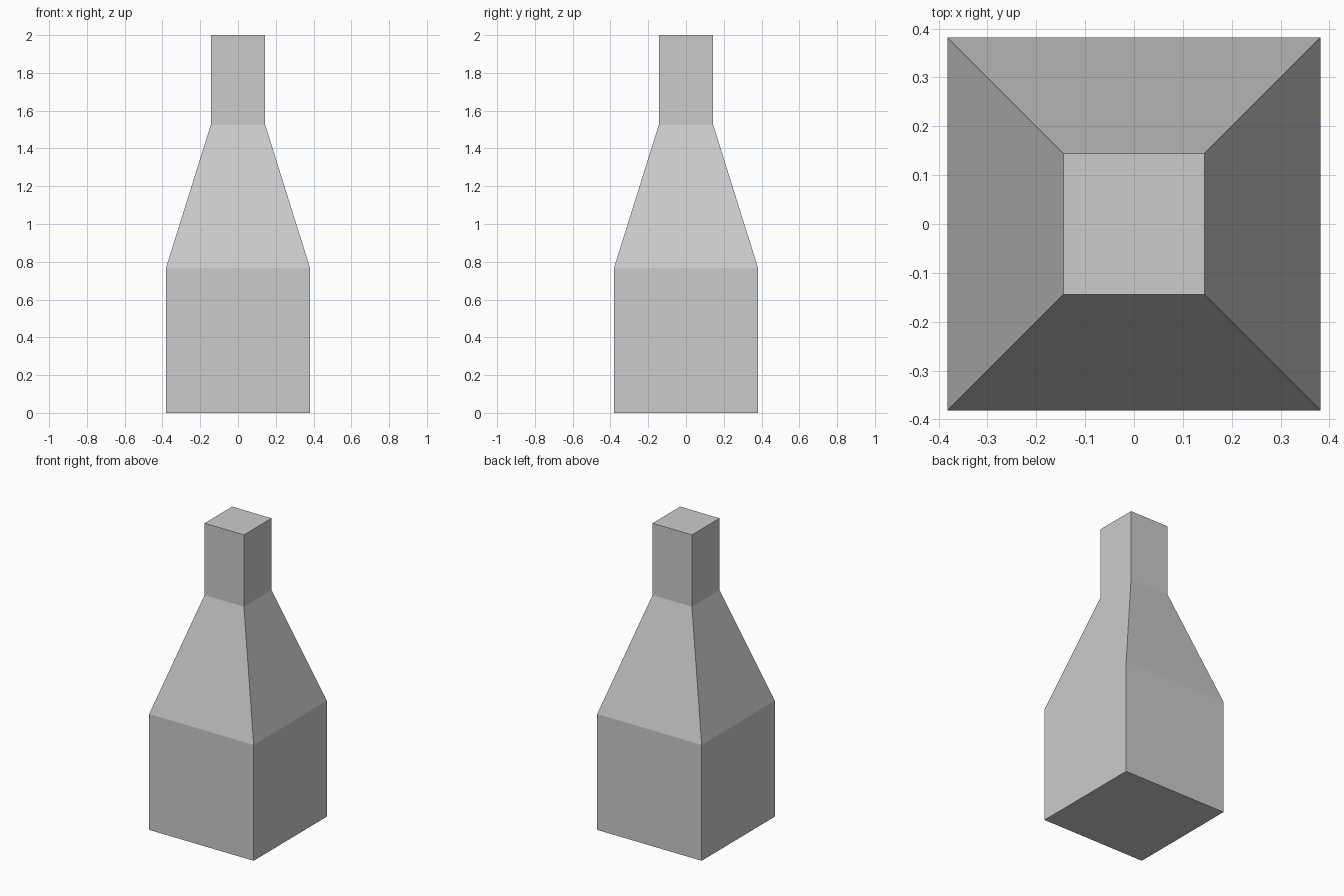
import bpy
import bmesh

if "Cube" in bpy.data.objects:
    bpy.data.objects.remove(bpy.data.objects["Cube"])

# Square bottle profile: (half width, height) from base to mouth
PROFILE = [(0.382, 0.0), (0.382, 0.766), (0.144, 1.525), (0.144, 2.0)]
CORNERS = [(-1, -1), (1, -1), (1, 1), (-1, 1)]

bm = bmesh.new()
rings = [[bm.verts.new((sx * w, sy * w, z)) for sx, sy in CORNERS] for w, z in PROFILE]

# Body, sloped shoulder and neck walls
for low, high in zip(rings, rings[1:]):
    for i in range(4):
        j = (i + 1) % 4
        bm.faces.new((low[i], low[j], high[j], high[i]))

# Closed base and top
bm.faces.new(rings[0][::-1])
bm.faces.new(rings[-1])
bmesh.ops.recalc_face_normals(bm, faces=bm.faces)

mesh = bpy.data.meshes.new("bottle")
bm.to_mesh(mesh)
bm.free()
bpy.context.collection.objects.link(bpy.data.objects.new("bottle", mesh))
